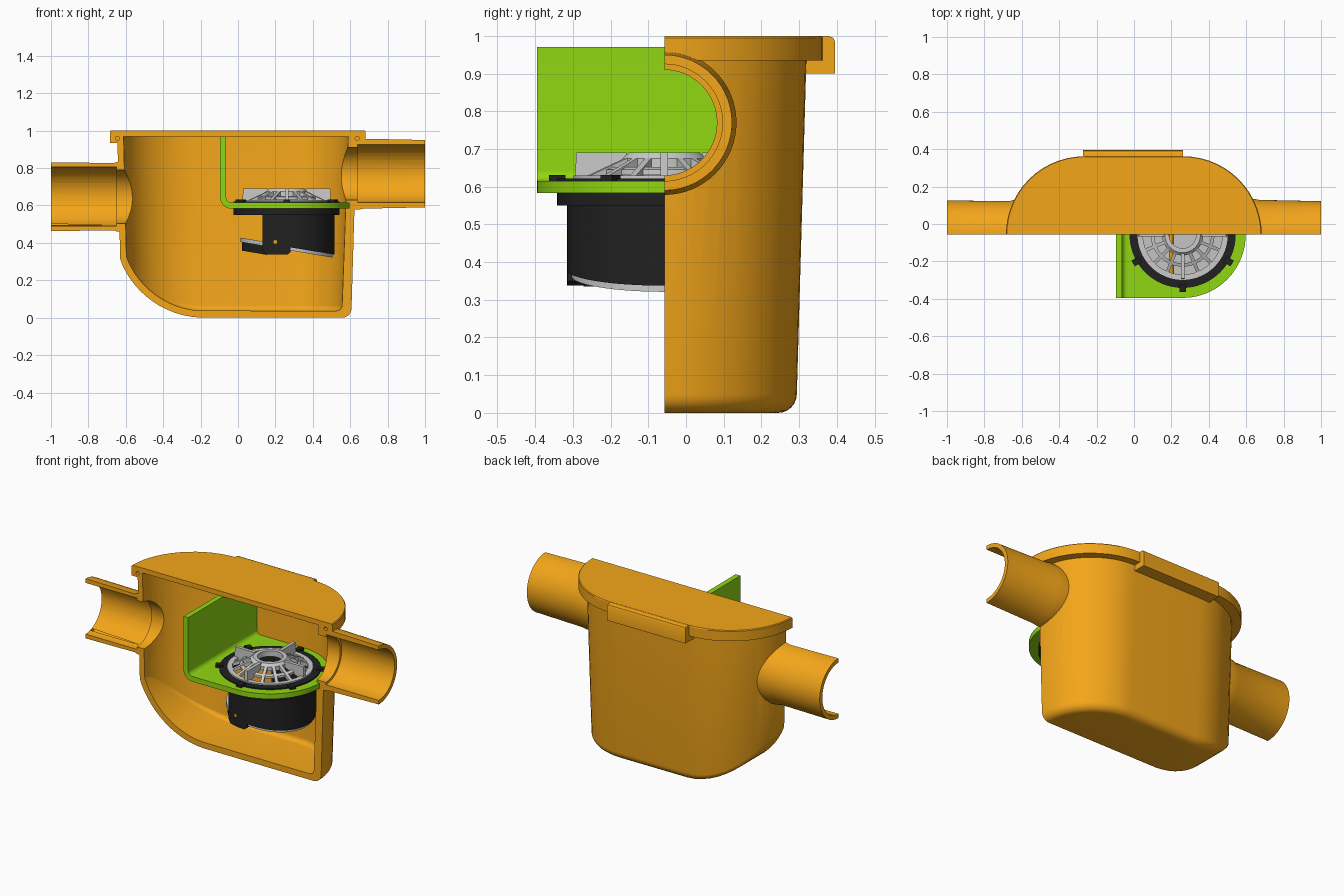
import bpy, bmesh
from math import sin, cos, pi, sqrt, radians

if "Cube" in bpy.data.objects:
    bpy.data.objects.remove(bpy.data.objects["Cube"])

YC = -0.058          # symmetry plane of the tank, also the section plane
CX = 0.26            # axis of the drain basket


def material(name, rgb):
    m = bpy.data.materials.new(name)
    m.diffuse_color = (*rgb, 1)
    m.use_nodes = True
    m.node_tree.nodes["Principled BSDF"].inputs["Base Color"].default_value = m.diffuse_color
    return m


ORANGE = material("orange", (0.9, 0.38, 0.01))
GREEN = material("green", (0.28, 0.68, 0.006))
BLACK = material("black", (0.015, 0.015, 0.015))


def mk(name, verts, faces, mat=None):
    bm = bmesh.new()
    vs = [bm.verts.new((x, y + YC, z)) for x, y, z in verts]
    for f in faces:
        bm.faces.new([vs[i] for i in f])
    bmesh.ops.remove_doubles(bm, verts=bm.verts, dist=1e-5)
    bmesh.ops.recalc_face_normals(bm, faces=bm.faces)
    me = bpy.data.meshes.new(name)
    bm.to_mesh(me)
    bm.free()
    ob = bpy.data.objects.new(name, me)
    bpy.context.collection.objects.link(ob)
    if mat:
        me.materials.append(mat)
    return ob


def loft(name, rings, mat=None, cap_end=True):
    n = len(rings[0])
    faces = [(k*n + i, k*n + (i+1) % n, (k+1)*n + (i+1) % n, (k+1)*n + i)
             for k in range(len(rings)-1) for i in range(n)]
    faces.append(list(range(n)))
    if cap_end:
        faces.append([(len(rings)-1)*n + i for i in range(n)])
    return mk(name, [p for r in rings for p in r], faces, mat)


def prism(name, pts, lo, hi, axis="z", mat=None):
    put = (lambda a, b, c: (a, b, c)) if axis == "z" else (lambda a, b, c: (a, c, b))
    return loft(name, [[put(a, b, h) for a, b in pts] for h in (lo, hi)], mat)


def box(name, x0, x1, y0, y1, z0, z1, mat=None):
    return prism(name, [(x0, y0), (x1, y0), (x1, y1), (x0, y1)], z0, z1, "z", mat)


def lathe(name, prof, mat=None, axis="z", c=CX, seg=64):
    """Closed (height, radius) profile turned about a z or x axis."""
    n, verts = len(prof), []
    for i in range(seg):
        a = 2*pi*i/seg
        for h, r in prof:
            verts.append((c + r*cos(a), r*sin(a), h) if axis == "z"
                         else (h, r*cos(a), c + r*sin(a)))
    faces = []
    for i in range(seg):
        j = (i+1) % seg
        for k in range(n):
            l = (k+1) % n
            if prof[k][1] or prof[l][1]:
                faces.append((i*n + k, j*n + k, j*n + l, i*n + l))
    return mk(name, verts, faces, mat)


def ring(name, r0, r1, z0, z1, mat=None):
    return lathe(name, [(z0, r0), (z0, r1), (z1, r1), (z1, r0)], mat)


def radial(name, poly, width, angles, mat=None):
    """Copies of a (radius, z) polygon, given a width, around the basket axis."""
    verts, faces, n = [], [], len(poly)
    for a in angles:
        b = len(verts)
        for s in (-width/2, width/2):
            verts += [(CX + r*cos(a) - s*sin(a), r*sin(a) + s*cos(a), z) for r, z in poly]
        faces += [[b+i for i in range(n)], [b+n+i for i in range(n)]]
        faces += [(b+i, b+(i+1) % n, b+n+(i+1) % n, b+n+i) for i in range(n)]
    return mk(name, verts, faces, mat)


def boolean(a, b, op):
    m = a.modifiers.new(op, "BOOLEAN")
    m.operation, m.solver, m.object = op, "EXACT", b
    bpy.context.view_layer.objects.active = a
    bpy.ops.object.modifier_apply(modifier=m.name)
    bpy.data.objects.remove(b)


def outline(w, xl, xr, cl=-0.2, cr=0.26, n=28):
    right = [(cr + (xr-cr)*cos(a), w*sin(a)) for a in (pi*i/n - pi/2 for i in range(n+1))]
    left = [(cl + (cl-xl)*cos(a), w*sin(a)) for a in (pi*i/n + pi/2 for i in range(n+1))]
    return right + left


def vessel(name, top, bottom, ztop, t, r):
    """Drafted tub whose floor sweeps up towards -x; t offsets the floor inwards."""
    R, w, xl, xr = 0.4816, *bottom

    def floor(x):
        d = max(0, -0.18 - x)
        return R - sqrt(max((R-t)**2 - d*d, 0))
    rings = [[(x, y, ztop) for x, y in outline(*top)]]
    for k in range(7):
        a = k*pi/12
        d, h = r*(1 - cos(a)), r*(1 - sin(a))
        rings.append([(x, y, floor(x) + h*(1 - 0.85*min(1, max(0, (-x-0.2)/0.4))))
                      for x, y in outline(w-d, xl+0.3*d, xr-d)])
    rings.append([(x, 0, z) for x, y, z in rings[-1]])
    return loft(name, rings, ORANGE, cap_end=False)


# Tank with lid, latch tab and pipe stubs, hollowed and sectioned
tank = vessel("tank", (0.378, -0.645, 0.634), (0.352, -0.63, 0.607), 0.96, 0, 0.05)
rim = outline(0.42, -0.685, 0.683, -0.265, 0.263)
boolean(tank, loft("lid", [[(x*s, y*s, z) for x, y in rim]
        for z, s in ((0.935, 1), (0.995, 1), (1.0, 0.993))], ORANGE), "UNION")
tab = [(0.365, 0.9), (0.453, 0.9), (0.453, 0.985), (0.448, 0.995), (0.438, 0.999), (0.365, 0.999)]
for s in (-1, 1):
    boolean(tank, loft("latch_tab", [[(x, s*y, z) for y, z in tab]
            for x in (-0.272, 0.262)], ORANGE), "UNION")
boolean(tank, lathe("outlet", [(-0.5, 0), (-0.5, 0.19), (-0.645, 0.187), (-0.665, 0.18),
        (-1, 0.184), (-1, 0)], ORANGE, "x", 0.647), "UNION")
boolean(tank, lathe("inlet", [(0.5, 0), (0.5, 0.192), (0.645, 0.192), (0.67, 0.187),
        (1, 0.18), (1, 0)], ORANGE, "x", 0.77), "UNION")
boolean(tank, vessel("cavity", (0.34, -0.612, 0.59), (0.316, -0.597, 0.557), 0.97, 0.037, 0.03),
        "DIFFERENCE")
boolean(tank, lathe("outlet_bore", [(-0.4, 0), (-0.4, 0.143), (-0.65, 0.143), (-0.65, 0.158),
        (-1.1, 0.158), (-1.1, 0)], ORANGE, "x", 0.647), "DIFFERENCE")
boolean(tank, lathe("inlet_bore", [(0.4, 0), (0.4, 0.14), (0.64, 0.14), (0.64, 0.155),
        (1.1, 0.155), (1.1, 0)], ORANGE, "x", 0.77), "DIFFERENCE")
for x in (-0.645, 0.637):    # seal groove where the section meets it
    dot = [(x + 0.011*cos(pi*i/8), 0.959 + 0.011*sin(pi*i/8)) for i in range(16)]
    boolean(tank, prism("groove", dot, -0.04, 0.04, "y", ORANGE), "DIFFERENCE")
boolean(tank, box("section", -2, 2, 0.001, 1, -1, 2, ORANGE), "INTERSECT")

# Bent baffle plate
arc = [radians(180 + 9*i) for i in range(11)]
bend = [(-0.035 + 0.06*cos(a), 0.643 + 0.06*sin(a)) for a in arc]
inner = [(-0.035 + 0.028*cos(a), 0.643 + 0.028*sin(a)) for a in reversed(arc)]
plate = prism("baffle_plate", [(-0.095, 0.97)] + bend + [(0.62, 0.583), (0.62, 0.615)]
              + inner + [(-0.063, 0.97)], -0.4, 0.4, "y", GREEN)
plan = [(-0.3, -0.337)] + [(CX + 0.337*cos(a), 0.337*sin(a))
                           for a in (pi*i/40 - pi/2 for i in range(41))] + [(-0.3, 0.337)]
boolean(plate, prism("plate_plan", plan, 0.4, 1.2, "z", GREEN), "INTERSECT")
boolean(plate, lathe("plate_hole", [(0.5, 0), (0.5, 0.262), (0.7, 0.262), (0.7, 0)], GREEN),
        "DIFFERENCE")

# Basket: flanges, clips and cut-away drum
ring("lower_flange", 0.235, 0.284, 0.55, 0.583, BLACK)
ring("upper_flange", 0.235, 0.284, 0.55, 0.622, BLACK).scale = (1, 1, 1)
radial("clips", [(0.262, 0.6), (0.306, 0.6), (0.306, 0.631), (0.262, 0.631)], 0.035,
       [pi/6 + i*pi/3 for i in range(6)], BLACK)
drum = ring("drum", 0.236, 0.257, 0.3, 0.56, BLACK)
boolean(drum, prism("drum_shape", [(0.13, 0.6), (0.55, 0.6), (0.55, 0.332), (0.28, 0.376),
        (0.28, 0.35), (0.265, 0.338), (0.15, 0.338), (0.13, 0.36)], -0.4, 0.4, "y", BLACK),
        "INTERSECT")
pin = [(0.2 + 0.01*cos(pi*i/8), 0.405 + 0.01*sin(pi*i/8)) for i in range(16)]
prism("hinge_pin", pin, -0.254, 0.254, "y", ORANGE)

# Tilted flap with its counterweight
flap = lathe("flap", [(0.363, 0), (0.363, 0.246), (0.386, 0.246), (0.386, 0)])
weight = lathe("flap_weight", [(0.318, 0), (0.318, 0.238), (0.367, 0.238), (0.367, 0)], BLACK)
boolean(weight, box("weight_cut", -0.2, 0.155, -0.5, 0.5, 0.2, 0.6, BLACK), "INTERSECT")
for ob in (flap, weight):
    for v in ob.data.vertices:
        v.co.z -= 0.17*(v.co.x - CX)

# Domed grate: rings, ribs and upright fins
ring("grate_outer_ring", 0.212, 0.241, 0.6, 0.63)
lathe("grate_mid_ring", [(0.637, 0.152), (0.631, 0.17), (0.645, 0.17), (0.652, 0.152)])
lathe("grate_top_ring", [(0.655, 0.072), (0.65, 0.11), (0.675, 0.11), (0.69, 0.095), (0.69, 0.072)])
radial("grate_ribs", [(0.1, 0.655), (0.222, 0.608), (0.222, 0.627), (0.1, 0.68)], 0.018,
       [i*pi/8 for i in range(16)])
radial("grate_fins", [(0.1, 0.66), (0.225, 0.61), (0.237, 0.61), (0.233, 0.69), (0.1, 0.69)], 0.02,
       [i*pi/2 for i in range(4)])

bpy.ops.object.select_all(action="SELECT")
bpy.context.view_layer.objects.active = tank
bpy.ops.object.shade_smooth_by_angle(angle=radians(30))
